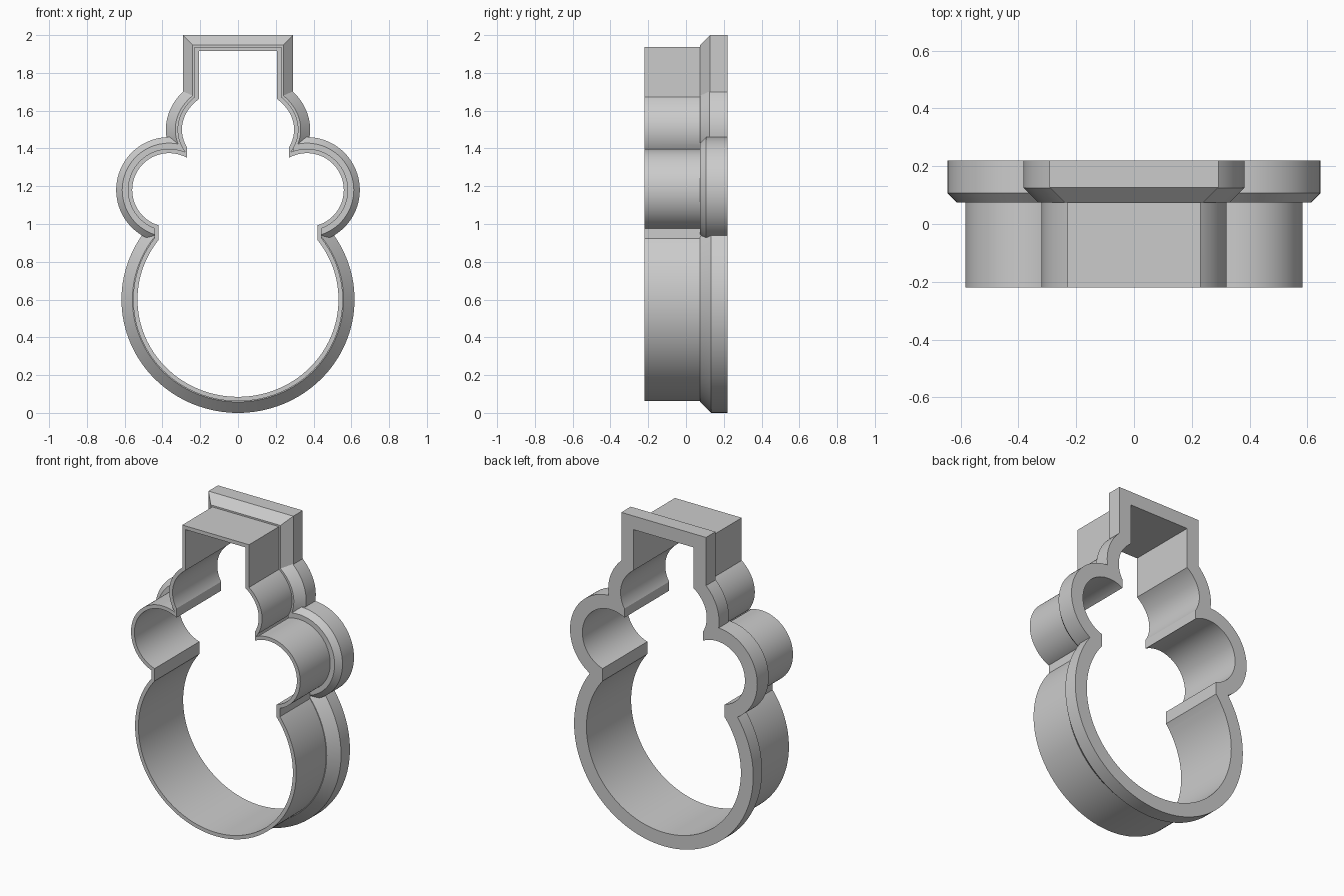
import bpy
import bmesh
from math import cos, sin, tau, radians

cube = bpy.data.objects.get("Cube")
if cube:
    bpy.data.objects.remove(cube, do_unlink=True)

WALL, FLANGE = 0.023, 0.085        # outward offsets from the inner outline
FRONT, LEDGE, BACK = -0.22, 0.075, 0.22


def ellipse(cx, cz, a, b, sides=96):
    """Outline function of an ellipse that can be grown outwards."""
    return lambda o: [(cx + (a + o) * cos(tau * i / sides),
                       cz + (b + o) * sin(tau * i / sides)) for i in range(sides)]


def box(half, bottom, top, grow_top=False):
    """Outline function of a centred rectangle that grows sideways."""
    def outline(o):
        t = top + (o if grow_top else 0)
        return [(-half - o, bottom), (half + o, bottom), (half + o, t), (-half - o, t)]
    return outline


def loft(name, outline, rings):
    """Closed solid through rings given as (offset, y)."""
    bm = bmesh.new()
    loops = [[bm.verts.new((x, y, z)) for x, z in outline(o)] for o, y in rings]
    for lo, hi in zip(loops, loops[1:]):
        for i in range(len(lo)):
            j = (i + 1) % len(lo)
            bm.faces.new((lo[i], lo[j], hi[j], hi[i]))
    bm.faces.new(loops[0])
    bm.faces.new(loops[-1])
    bmesh.ops.recalc_face_normals(bm, faces=bm.faces)
    mesh = bpy.data.meshes.new(name)
    bm.to_mesh(mesh)
    bm.free()
    obj = bpy.data.objects.new(name, mesh)
    bpy.context.collection.objects.link(obj)
    return obj


def combine(target, other, operation):
    """Apply a boolean and discard the operand."""
    other.hide_render = True
    mod = target.modifiers.new(operation.lower(), "BOOLEAN")
    mod.operation, mod.solver, mod.object = operation, "EXACT", other
    bpy.ops.object.select_all(action="DESELECT")
    target.select_set(True)
    bpy.context.view_layer.objects.active = target
    bpy.ops.object.modifier_apply(modifier=mod.name)
    bpy.data.objects.remove(other, do_unlink=True)


# Outline pieces: name, shape, offset where the flange bevel begins
parts = [
    ("body", ellipse(0, 0.6, 0.532, 0.515, 128), 0.027),
    ("left_arm", ellipse(0.365, 1.18, 0.195, 0.195), 0.053),
    ("right_arm", ellipse(-0.365, 1.18, 0.195, 0.195), 0.053),
    ("head", ellipse(0, 1.5, 0.297, 0.225), 0.035),
    ("hat", box(0.207, 1.5, 1.915, True), 0.033),
]
# Straight strips where neighbouring curves meet
links = [("waist", box(0.42, 0.85, 1.05)), ("neck", box(0.27, 1.3, 1.45))]

# Outer solid: thin front wall with a bevelled flange behind it
cutter = None
for name, outline, start in parts:
    rings = [(WALL, FRONT), (WALL, LEDGE), (start, LEDGE),
             (FLANGE, LEDGE + FLANGE - start), (FLANGE, BACK)]
    solid = loft(name, outline, rings)
    if cutter:
        combine(cutter, solid, "UNION")
    else:
        cutter = solid
for name, outline in links:
    combine(cutter, loft(name, outline, [(WALL, FRONT), (WALL, BACK)]), "UNION")

# Straight opening through the whole depth
through = [(0, FRONT - 0.1), (0, BACK + 0.1)]
opening = loft("opening", box(0.27, 0.95, 1.45), through)
for name, outline, *_ in parts + links:
    combine(opening, loft(name + "_opening", outline, through), "UNION")
combine(cutter, opening, "DIFFERENCE")

cutter.name = "cutter_wall_and_flange"
cutter.select_set(True)
bpy.context.view_layer.objects.active = cutter
bpy.ops.object.shade_smooth_by_angle(angle=radians(25))
